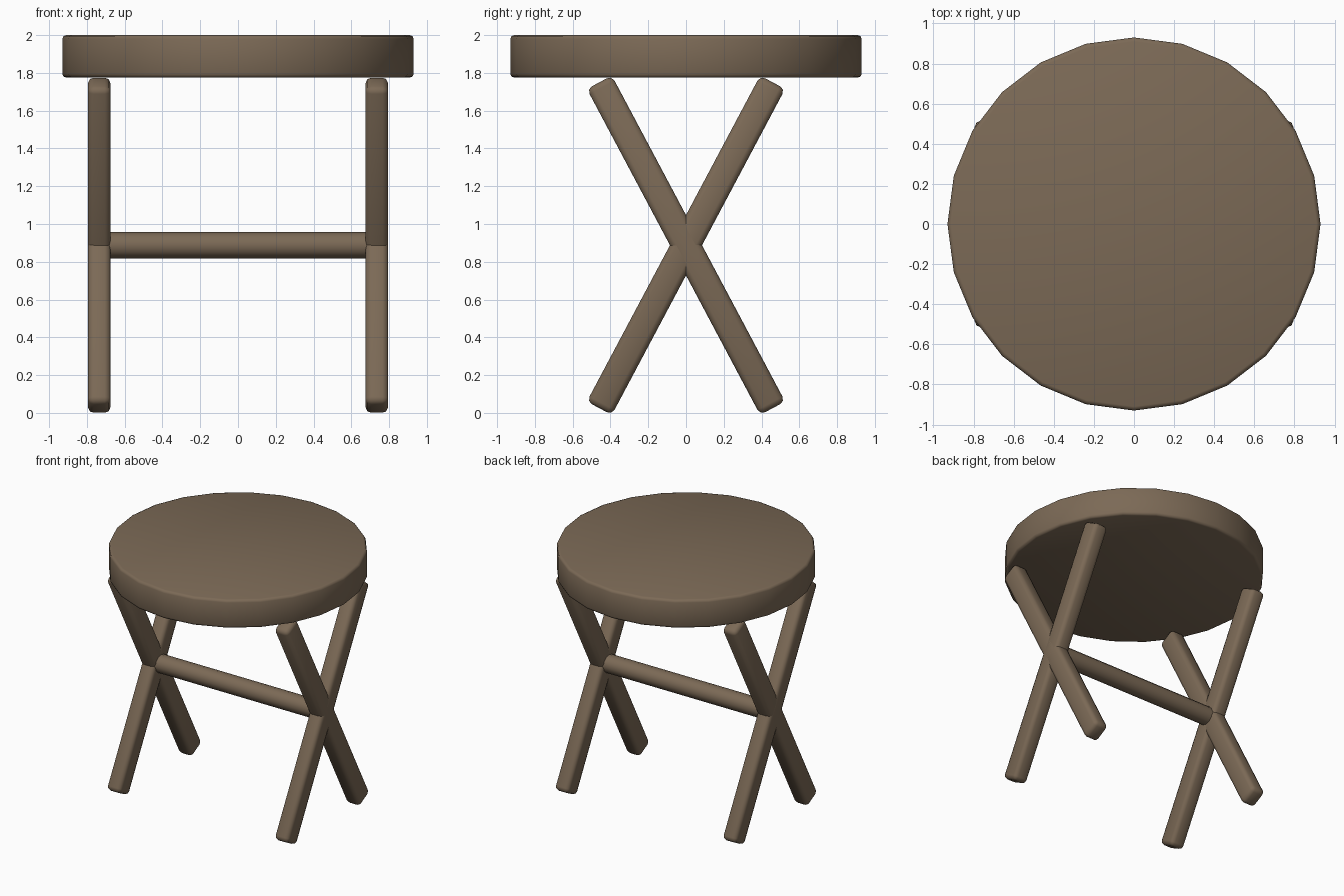
import bpy, math

if "Cube" in bpy.data.objects:
    bpy.data.objects.remove(bpy.data.objects["Cube"])

wood = bpy.data.materials.new("brown wood")
wood.diffuse_color = (0.20, 0.143, 0.093, 1)
wood.use_nodes = True
wood.node_tree.nodes["Principled BSDF"].inputs["Base Color"].default_value = wood.diffuse_color


def finish(name, bevel=0.0, segments=2):
    """Name the active object, round its edges, colour it and shade it."""
    ob = bpy.context.object
    ob.name = name
    bpy.ops.object.transform_apply(location=False, rotation=False, scale=True)
    ob.data.materials.append(wood)
    if bevel:
        mod = ob.modifiers.new("rounded edges", 'BEVEL')
        mod.width = bevel
        mod.segments = segments
        mod.limit_method = 'ANGLE'
        mod.angle_limit = math.radians(40)
        bpy.ops.object.modifier_apply(modifier=mod.name)
    bpy.ops.object.shade_smooth_by_angle(angle=math.radians(50))
    return ob


# round seat, 24 sides with a corner on each axis
bpy.ops.mesh.primitive_cylinder_add(vertices=24, radius=0.93, depth=0.225,
                                    location=(0, 0, 1.8875))
finish("seat", 0.02)

# two pairs of crossed legs
for side, x in (("left", -0.735), ("right", 0.735)):
    for lean, sign in (("forward", 1), ("backward", -1)):
        bpy.ops.mesh.primitive_cube_add(size=1, location=(x, 0, 0.8875),
                                        rotation=(sign * math.radians(28), 0, 0))
        bpy.context.object.scale = (0.12, 0.15, 1.954)
        finish(f"{side}_{lean}_leg", 0.03)

# round stretcher joining the two crossings
bpy.ops.mesh.primitive_cylinder_add(vertices=12, radius=0.07, depth=1.47,
                                    location=(0, 0, 0.8875),
                                    rotation=(0, math.pi / 2, 0))
finish("stretcher")
